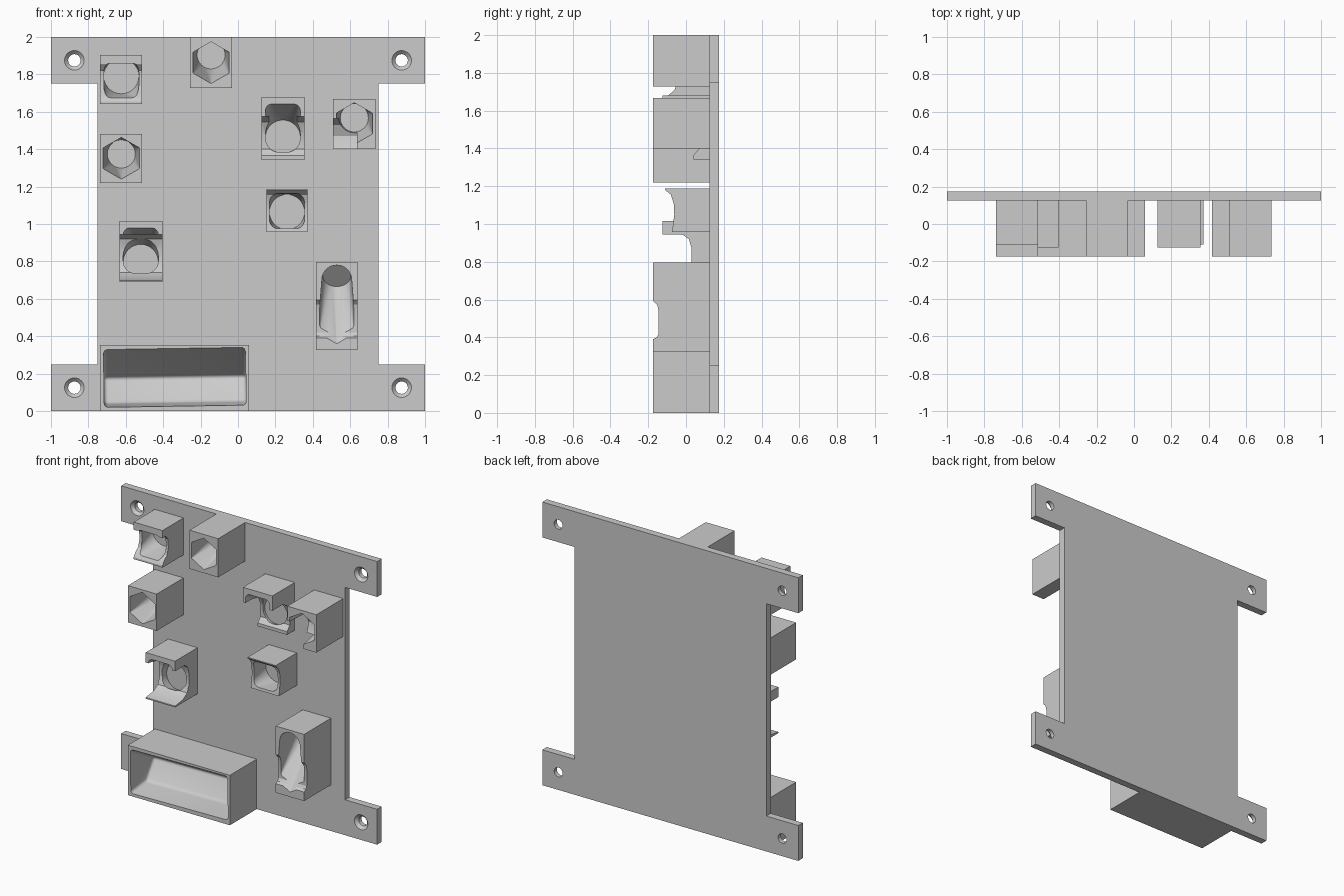
import bpy, bmesh
from math import sin, cos, pi, radians
from mathutils import Matrix, Vector

if "Cube" in bpy.data.objects:
    bpy.data.objects.remove(bpy.data.objects["Cube"], do_unlink=True)

grey = bpy.data.materials.new("light_grey")
grey.use_nodes = True
grey.diffuse_color = (0.6, 0.6, 0.6, 1)
grey.node_tree.nodes["Principled BSDF"].inputs["Base Color"].default_value = (0.6, 0.6, 0.6, 1)

PLATE, BACK, OUT = 0.125, 0.175, -0.3


def to_object(name, bm):
    bmesh.ops.recalc_face_normals(bm, faces=bm.faces)
    mesh = bpy.data.meshes.new(name)
    bm.to_mesh(mesh)
    bm.free()
    mesh.materials.append(grey)
    ob = bpy.data.objects.new(name, mesh)
    bpy.context.collection.objects.link(ob)
    return ob


def prism(name, points, step, bevel=0.0, turn=0.0):
    """Extrude a flat outline along a vector, with optional rounded edges."""
    bm = bmesh.new()
    face = bm.faces.new([bm.verts.new(p) for p in points])
    grown = bmesh.ops.extrude_face_region(bm, geom=[face])["geom"]
    bmesh.ops.translate(bm, vec=step, verts=[g for g in grown if isinstance(g, bmesh.types.BMVert)])
    bmesh.ops.recalc_face_normals(bm, faces=bm.faces)
    if bevel:
        bmesh.ops.bevel(bm, geom=bm.edges[:], offset=bevel, segments=4, profile=0.5, affect="EDGES")
    if turn:
        mid = sum((v.co for v in bm.verts), Vector()) / len(bm.verts)
        bmesh.ops.rotate(bm, verts=bm.verts, cent=mid, matrix=Matrix.Rotation(turn, 3, "Y"))
    return to_object(name, bm)


def side_cut(profile, x0, x1, **kw):
    """Cutter with a (y, z) profile running across the block."""
    return prism("cutter", [(x0, y, z) for y, z in profile], (x1 - x0, 0, 0), **kw)


def ring(x, y, z, r, n=32, tilt=0.0):
    """Regular polygon facing the front, one corner up, optionally leaning."""
    out = []
    for i in range(n):
        a = 2 * pi * i / n
        up = r * cos(a)
        out.append((x + r * sin(a), y - up * sin(tilt), z + up * cos(tilt)))
    return out


def soft_square(x, y, z, h, r=0.03):
    """Rounded square facing the front."""
    out = []
    for k in range(4):
        mid = pi / 4 + k * pi / 2
        sx, sz = (1 if cos(mid) > 0 else -1), (1 if sin(mid) > 0 else -1)
        for j in range(6):
            a = k * pi / 2 + j * pi / 10
            out.append((x + sx * (h - r) + r * cos(a), y, z + sz * (h - r) + r * sin(a)))
    return out


def hull(points):
    """Convex cutter around a set of rings."""
    bm = bmesh.new()
    for p in points:
        bm.verts.new(p)
    res = bmesh.ops.convex_hull(bm, input=bm.verts[:])
    spare = {g for g in res["geom_interior"] + res["geom_unused"] if isinstance(g, bmesh.types.BMVert)}
    bmesh.ops.delete(bm, geom=list(spare), context="VERTS")
    bmesh.ops.dissolve_limit(bm, angle_limit=0.005, verts=bm.verts, edges=bm.edges)
    return to_object("cutter", bm)


def carve(ob, cutters):
    """Subtract the cutters, keep the result and drop the helpers."""
    for c in cutters:
        c.hide_render = True
        mod = ob.modifiers.new("cut", "BOOLEAN")
        mod.operation, mod.solver, mod.object = "DIFFERENCE", "EXACT", c
    bpy.context.view_layer.update()
    done = bpy.data.meshes.new_from_object(ob.evaluated_get(bpy.context.evaluated_depsgraph_get()))
    ob.modifiers.clear()
    ob.data = done
    for c in cutters:
        bpy.data.objects.remove(c, do_unlink=True)
    bpy.ops.object.select_all(action="DESELECT")
    ob.select_set(True)
    bpy.context.view_layer.objects.active = ob
    bpy.ops.object.shade_smooth_by_angle(angle=radians(25))


def block(name, x0, x1, z0, z1, front, cutters):
    outline = [(x0, front, z0), (x1, front, z0), (x1, front, z1), (x0, front, z1)]
    carve(prism(name, outline, (0, PLATE + 0.005 - front, 0)), cutters)


# Back plate with four corner ears and countersunk screw holes
half = [(0.75, 0.25), (1, 0.25), (1, 0), (-1, 0), (-1, 0.25), (-0.75, 0.25)]
outline = half + [(x, 2 - z) for x, z in reversed(half)]
plate = prism("back_plate", [(x, PLATE, z) for x, z in outline], (0, BACK - PLATE, 0))
screws = []
for x in (-0.875, 0.875):
    for z in (0.125, 1.875):
        screws.append(hull(ring(x, 0.1, z, 0.033) + ring(x, 0.2, z, 0.033)))
        screws.append(hull(ring(x, PLATE - 0.01, z, 0.062) + ring(x, PLATE + 0.02, z, 0.033)))
carve(plate, screws)


# Holders with a hexagonal mouth narrowing to a round end
def hex_pocket(x, z_mouth, z_end):
    return hull(ring(x, -0.19, z_mouth, 0.113, 6) + ring(x, 0.07, z_end, 0.075))


block("top_hex_holder", -0.257, -0.032, 1.727, 2.0, -0.175, [hex_pocket(-0.144, 1.86, 1.904)])
block("left_hex_holder", -0.738, -0.513, 1.22, 1.48, -0.175, [hex_pocket(-0.624, 1.35, 1.374)])
block("right_hex_holder", 0.508, 0.735, 1.40, 1.668, -0.175, [
    hex_pocket(0.622, 1.535, 1.567),
    side_cut([(OUT, 1.565), (-0.02, 1.565), (0.035, 1.53), (0.06, 1.47), (0.05, 1.42),
              (0.03, 1.38), (OUT, 1.38)], 0.45, 0.636)])


# Holders with a rounded square mouth and a round end
def square_pocket(x, z_mouth, z_end, front, end):
    return hull(soft_square(x, front - 0.01, z_mouth, 0.093) + ring(x, end, z_end, 0.094))


block("upper_left_holder", -0.738, -0.513, 1.642, 1.904, -0.11, [
    square_pocket(-0.624, 1.765, 1.79, -0.11, 0.07),
    side_cut([(OUT, 1.85), (-0.075, 1.85), (-0.05, 1.82), (-0.045, 1.76), (-0.06, 1.71),
              (-0.095, 1.68), (-0.11, 1.655), (OUT, 1.655)], -0.8, -0.45)])
block("center_holder", 0.152, 0.372, 0.957, 1.187, -0.11, [
    square_pocket(0.262, 1.07, 1.064, -0.11, 0.07),
    side_cut([(OUT, 1.18), (-0.11, 1.18), (-0.08, 1.155), (-0.065, 1.11), (-0.062, 1.05),
              (-0.068, 1.0), (-0.078, 0.94), (OUT, 0.94)], 0.1, 0.42)])
block("upper_right_holder", 0.126, 0.356, 1.342, 1.68, -0.125, [
    square_pocket(0.24, 1.552, 1.462, -0.125, 0.09),
    side_cut([(OUT, 1.575), (-0.01, 1.575), (0.045, 1.545), (0.07, 1.49), (0.07, 1.40),
              (0.04, 1.365), (0.04, 1.3), (OUT, 1.3)], 0.05, 0.42)])
block("lower_left_holder", -0.634, -0.404, 0.69, 1.016, -0.125, [
    square_pocket(-0.52, 0.89, 0.797, -0.125, 0.08),
    side_cut([(OUT, 0.945), (-0.02, 0.945), (0.015, 0.92), (0.03, 0.87), (0.03, 0.79),
              (0.01, 0.74), (-0.04, 0.71), (-0.13, 0.698), (OUT, 0.698)], -0.7, -0.35)])

# Tall holder with a steep hexagonal trough and shallow side grips
block("tall_hex_holder", 0.417, 0.639, 0.326, 0.797, -0.175, [
    hull(ring(0.528, -0.19, 0.452, 0.11, 6) + ring(0.528, -0.19, 0.70, 0.08)
         + ring(0.528, 0.03, 0.722, 0.075, tilt=radians(41))),
    side_cut([(OUT, 0.595), (-0.175, 0.595), (-0.152, 0.57), (-0.145, 0.54), (-0.145, 0.42),
              (-0.155, 0.4), (-0.175, 0.39), (OUT, 0.39)], 0.36, 0.7)])

# Wide bottom tray with a sloping pocket
block("wide_tray", -0.738, 0.059, 0.0, 0.353, -0.175, [
    side_cut([(OUT, 0.406), (0.095, 0.18), (0.0, 0.045), (OUT, 0.012)],
             -0.717, 0.042, bevel=0.02, turn=radians(-0.9))])
